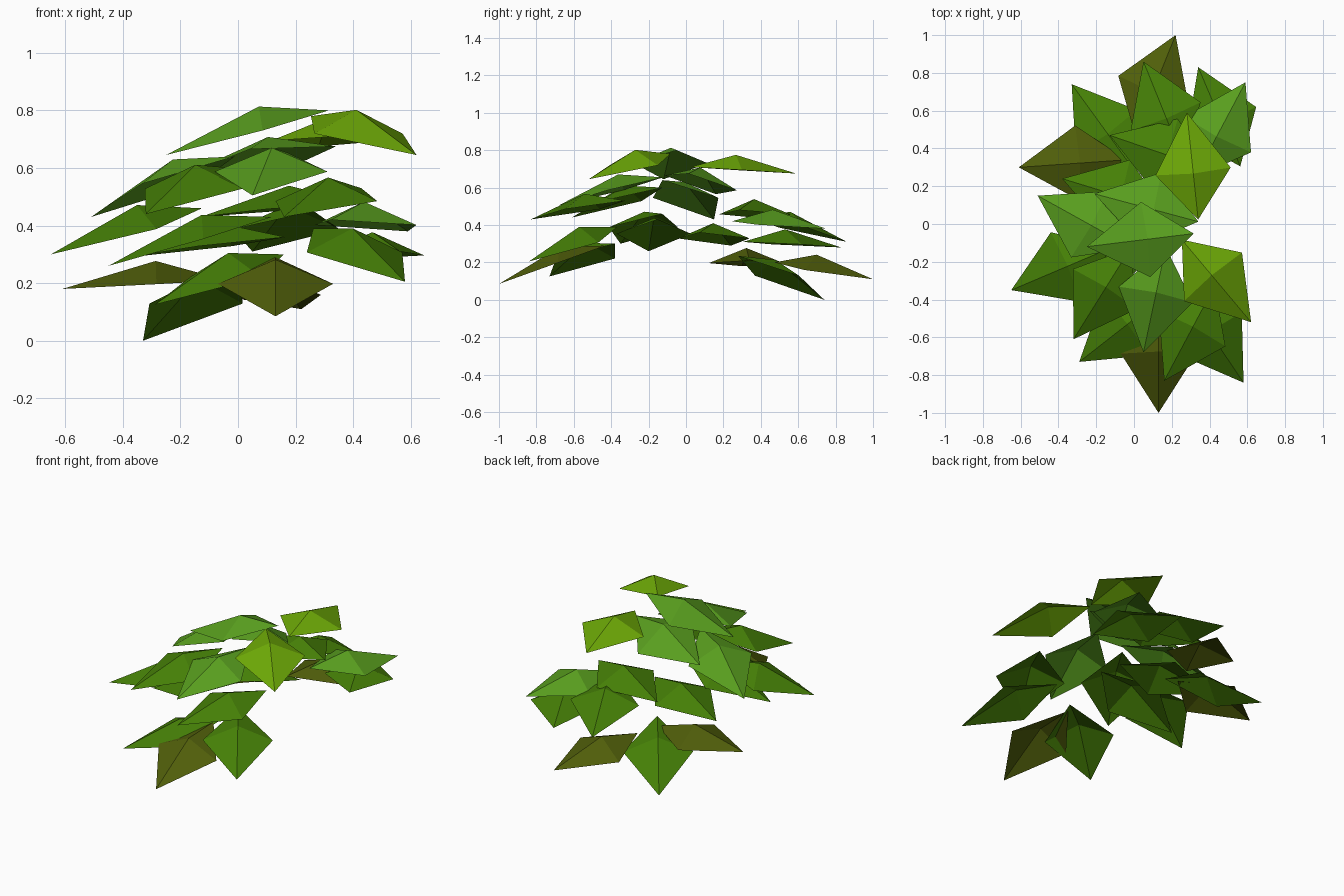
import bpy
from math import cos, sin, radians
from mathutils import Vector

if "Cube" in bpy.data.objects:
    bpy.data.objects.remove(bpy.data.objects["Cube"])

LENGTH, HALF_WIDTH, FOLD = 0.57, 0.2, 0.08


def material(name, rgb):
    m = bpy.data.materials.new(name)
    m.diffuse_color = (*rgb, 1)
    m.use_nodes = True
    m.node_tree.nodes["Principled BSDF"].inputs["Base Color"].default_value = m.diffuse_color
    return m


def leaf_row(name, mat, leaves, roll=0.0):
    """Kite leaves folded along a raised midrib: tip x, y, z, heading, drop."""
    for i, (x, y, z, heading, drop) in enumerate(leaves, 1):
        a = radians(heading)
        tip = Vector((x, y, z))
        base = tip - Vector((cos(a) * LENGTH, sin(a) * LENGTH, -drop))
        side = Vector((sin(a), -cos(a), -roll)) * HALF_WIDTH
        mid = base.lerp(tip, 0.45)
        ridge = base.lerp(tip, 0.43) + Vector((0, 0, FOLD))
        rim = [base, mid + side, tip, mid - side]
        me = bpy.data.meshes.new(name)
        me.from_pydata(rim + [ridge], [], [(k, (k + 1) % 4, 4) for k in range(4)])
        me.materials.append(mat)
        ob = bpy.data.objects.new(f"{name}_{i}", me)
        bpy.context.collection.objects.link(ob)


# Bright young leaves at the crown
leaf_row("crown_leaf", material("lime_green", (0.15, 0.39, 0.002)), [
    (0.28, 0.59, 0.675, 96, 0.035),
    (0.62, -0.52, 0.645, -50, 0.135),
])

# Light upper leaves, and one that leans to the back
light = material("light_green", (0.098, 0.34, 0.013))
leaf_row("upper_leaf", light, [
    (-0.25, -0.12, 0.645, 187, 0.155),
    (0.05, -0.68, 0.505, 258, 0.15),
    (-0.51, 0.15, 0.43, 151, 0.21),
    (0.59, 0.75, 0.38, 62, 0.04),
])
leaf_row("leaning_leaf", light, [(-0.21, 0.16, 0.565, 165, 0.11)], roll=0.2)

# Middle and lower leaves, front half then back half
green = material("leaf_green", (0.06, 0.215, 0.002))
leaf_row("front_leaf", green, [
    (-0.32, -0.61, 0.44, 238, 0.16),
    (-0.65, -0.35, 0.30, 203, 0.16),
    (-0.45, -0.20, 0.26, 185, 0.17),
    (-0.29, -0.73, 0.125, 218, 0.175),
    (0.16, -0.83, 0.43, 242, 0.10),
    (0.58, -0.84, 0.205, 304, 0.185),
])
leaf_row("back_leaf", green, [
    (0.05, 0.86, 0.31, 112, 0.14),
    (0.34, 0.83, 0.28, 113, 0.03),
    (-0.13, 0.47, 0.43, 161, 0.05),
    (-0.38, 0.24, 0.29, 163, 0.07),
    (-0.33, 0.74, 0.0, 126, 0.235),
])

# Old leaves at the rim
leaf_row("rim_leaf", material("olive_brown", (0.08, 0.112, 0.003)), [
    (0.22, 1.0, 0.11, 68, 0.09),
    (-0.61, 0.30, 0.18, 184, 0.03),
    (0.13, -1.0, 0.085, 270, 0.205),
])
